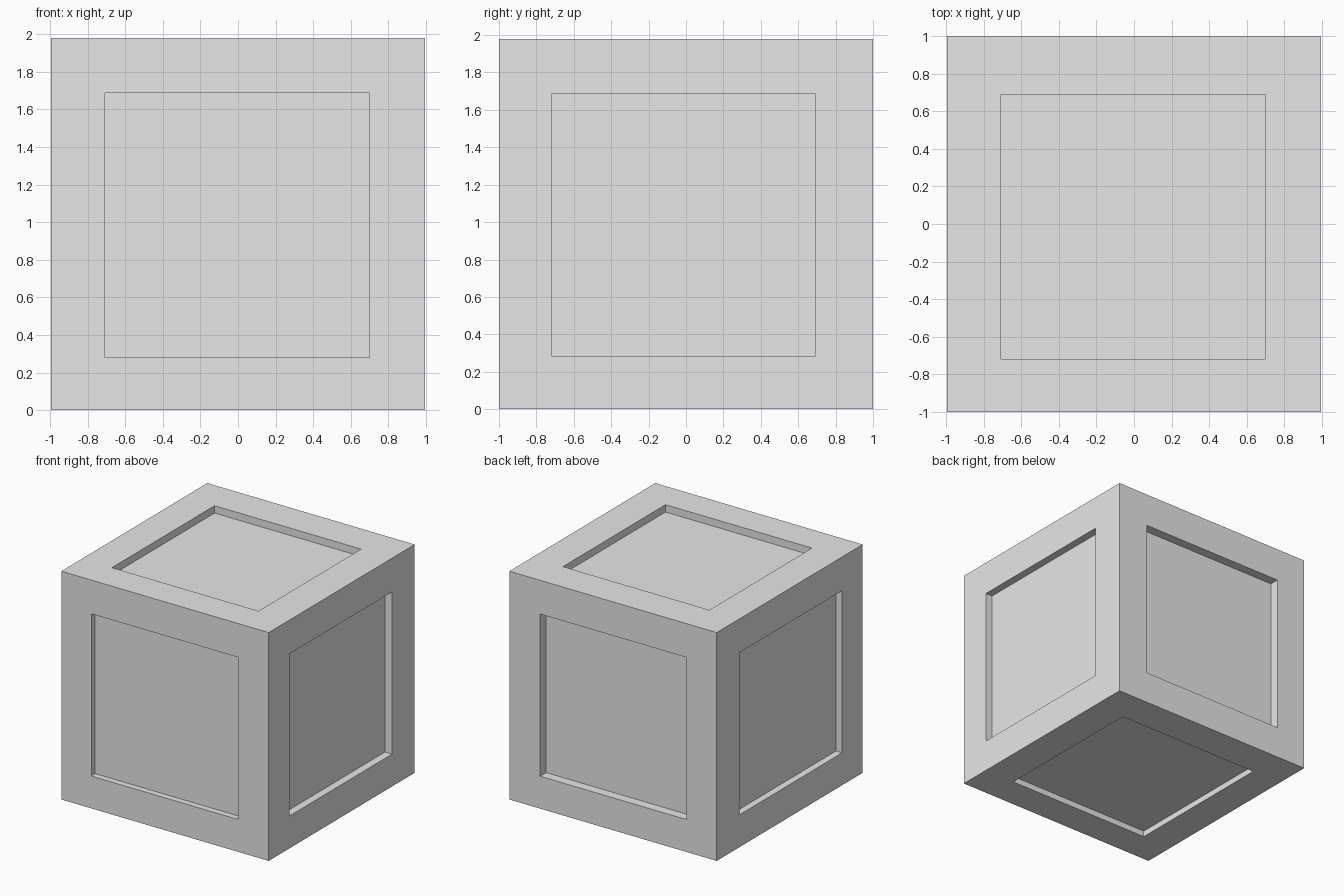
import bpy
import bmesh
from mathutils import Vector

default = bpy.data.objects.get("Cube")
if default:
    bpy.data.objects.remove(default, do_unlink=True)

# One plain grey for the whole crate
grey = bpy.data.materials.new("light_grey")
grey.use_nodes = True
colour = (0.8, 0.8, 0.8, 1.0)
grey.diffuse_color = colour
grey.node_tree.nodes["Principled BSDF"].inputs["Base Color"].default_value = colour

outer_low, outer_high = Vector((-0.995, -1, 0)), Vector((0.995, 1, 1.98))
centre = Vector((-0.004, -0.0145, 0.984))   # shared centre of the six panels
opening = 0.703                             # half width of each panel opening
floor = 0.932                               # distance from centre to panel floor


def make_box(name, low, high):
    """Axis-aligned box between two corners."""
    bm = bmesh.new()
    bmesh.ops.create_cube(bm, size=1)
    for v in bm.verts:
        v.co = Vector(high[i] if v.co[i] > 0 else low[i] for i in range(3))
    mesh = bpy.data.meshes.new(name)
    bm.to_mesh(mesh)
    bm.free()
    mesh.materials.append(grey)
    obj = bpy.data.objects.new(name, mesh)
    bpy.context.collection.objects.link(obj)
    return obj


# Solid crate body
body = make_box("crate_body", outer_low, outer_high)

# Square recess in each of the six sides
names = (("right", "left"), ("front", "back"), ("bottom", "top"))
for axis in range(3):
    for side, sign in zip(names[axis], (-1, 1)):
        low = centre - Vector((opening,) * 3)
        high = centre + Vector((opening,) * 3)
        near, far = sorted((centre[axis] + sign * floor, centre[axis] + sign * 1.2))
        low[axis], high[axis] = near, far
        cutter = make_box(side + "_recess_cutter", low, high)
        cutter.hide_render = True
        cutter.hide_set(True)
        cut = body.modifiers.new(side + "_recess", 'BOOLEAN')
        cut.operation = 'DIFFERENCE'
        cut.solver = 'EXACT'
        cut.object = cutter
